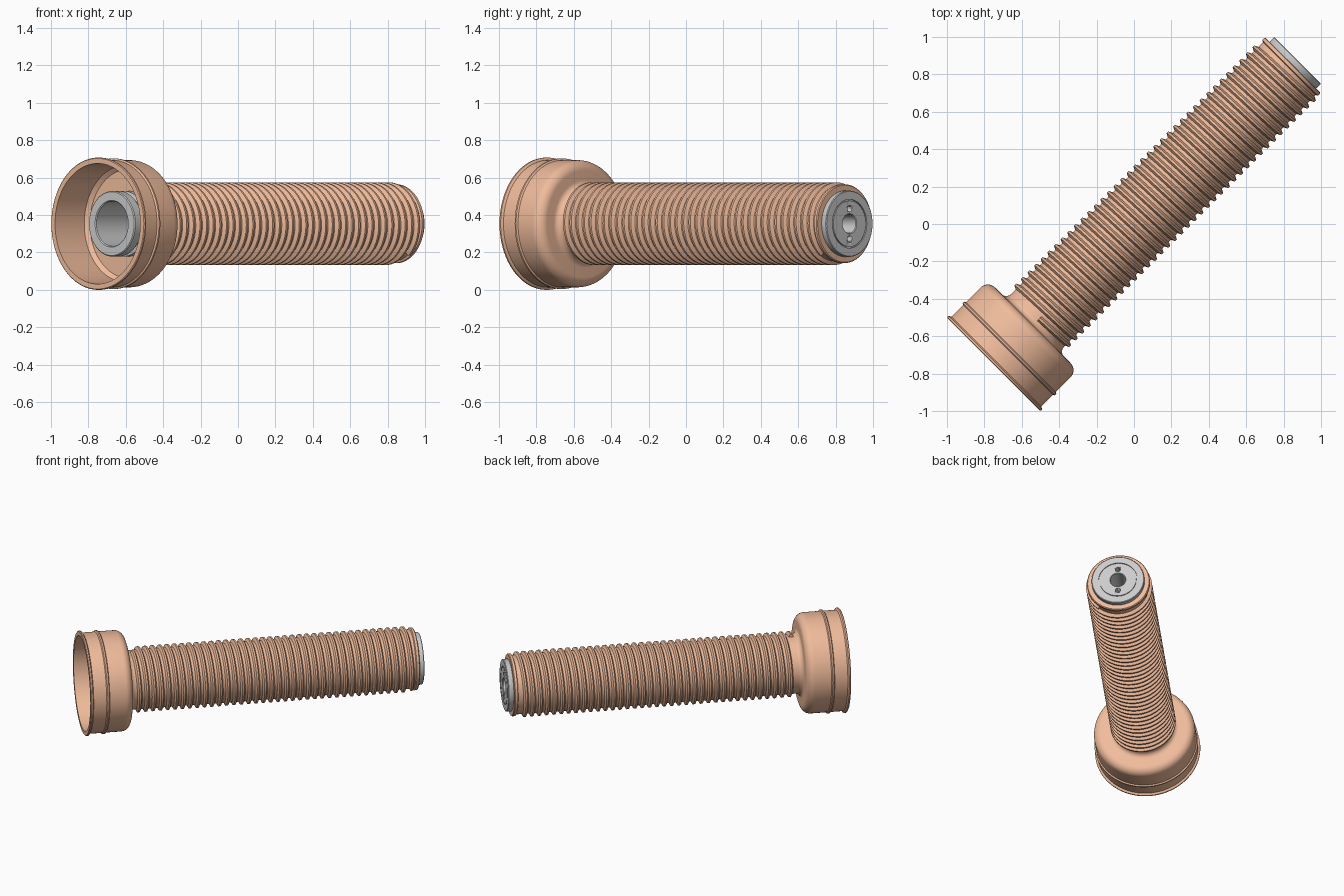
import bpy, bmesh
from math import sin, cos, pi, radians, sqrt
from mathutils import Matrix

if "Cube" in bpy.data.objects:
    bpy.data.objects.remove(bpy.data.objects["Cube"])

# Local frame: +z runs along the body (world diagonal), local x points up
H = sqrt(0.5)
FRAME = Matrix(((0, H, H, 0), (0, -H, H, 0), (1, 0, 0, 0.3535), (0, 0, 0, 1)))

copper = bpy.data.materials.new("copper")
copper.diffuse_color = (0.87, 0.50, 0.33, 1)
copper.use_nodes = True
copper.node_tree.nodes["Principled BSDF"].inputs["Base Color"].default_value = copper.diffuse_color


def finish(name, bm, mat=None, angle=30):
    bmesh.ops.recalc_face_normals(bm, faces=bm.faces)
    me = bpy.data.meshes.new(name)
    bm.to_mesh(me)
    bm.free()
    ob = bpy.data.objects.new(name, me)
    bpy.context.collection.objects.link(ob)
    ob.matrix_world = FRAME
    if mat:
        me.materials.append(mat)
    bpy.ops.object.select_all(action='DESELECT')
    bpy.context.view_layer.objects.active = ob
    ob.select_set(True)
    bpy.ops.object.shade_smooth_by_angle(angle=radians(angle))
    return ob


def lathe(name, profile, mat=None, closed=False, n=96):
    """Revolve (radius, position) points; radius 0 becomes a pole."""
    bm = bmesh.new()
    rings = []
    for r, s in profile:
        if r == 0:
            rings.append([bm.verts.new((0, 0, s))] * n)
        else:
            rings.append([bm.verts.new((r * cos(2 * pi * i / n), r * sin(2 * pi * i / n), s))
                          for i in range(n)])
    pairs = list(zip(rings, rings[1:])) + ([(rings[-1], rings[0])] if closed else [])
    for a, b in pairs:
        for i in range(n):
            j = (i + 1) % n
            bm.faces.new(list(dict.fromkeys((a[i], a[j], b[j], b[i]))))
    return finish(name, bm, mat)


def arc(cr, cs, rad, a0, a1, n=8):
    return [(cr + rad * cos(radians(a0 + (a1 - a0) * i / n)),
             cs + rad * sin(radians(a0 + (a1 - a0) * i / n))) for i in range(n + 1)]


# Cup and sleeve in one turned shell: rim bead, middle bead, rounded shoulder, fillet, chamfered end
shell = [(0.322, -1.061), (0.349, -1.061), (0.3535, -1.057), (0.3535, -1.048), (0.340, -1.040),
         (0.340, -0.952), (0.349, -0.946), (0.349, -0.936), (0.340, -0.930)]
shell += arc(0.285, -0.820, 0.055, 0, 90)
shell += arc(0.235, -0.730, 0.035, 270, 180)
shell += [(0.200, 1.175), (0.211, 1.180), (0.211, 1.196), (0.206, 1.201), (0.172, 1.201),
          (0.172, -0.830), (0.290, -0.830), (0.312, -0.850)]
lathe("cup_and_sleeve", shell, copper, closed=True)

# Helical thread wound around the sleeve
PITCH, START, TURNS, SEG = 0.05, -0.715, 37.4, 64
bm = bmesh.new()
prev = None
steps = int(TURNS * SEG)
for k in range(steps + 1):
    a, s = 2 * pi * k / SEG, START + PITCH * k / SEG
    row = [bm.verts.new((r * cos(a), r * sin(a), s + d))
           for r, d in ((0.197, -0.018), (0.221, -0.006), (0.221, 0.006), (0.197, 0.018))]
    if prev:
        for i in range(4):
            j = (i + 1) % 4
            bm.faces.new((prev[i], prev[j], row[j], row[i]))
    if k in (0, steps):
        bm.faces.new(row)
    prev = row
finish("sleeve_thread", bm, copper)

# Grey core: flanged socket in the cup, capped end with groove and centre hole
core = [(0, -0.55), (0.120, -0.55), (0.120, -0.950), (0.125, -0.955), (0.170, -0.955),
        (0.175, -0.950), (0.175, -0.900), (0.155, -0.895), (0.155, -0.870), (0.175, -0.865),
        (0.175, 1.200), (0.177, 1.205), (0.177, 1.233), (0.173, 1.237), (0.130, 1.237),
        (0.130, 1.229), (0.123, 1.229), (0.123, 1.237), (0.054, 1.237), (0.050, 1.233),
        (0.050, 1.05), (0, 1.05)]
core_ob = lathe("inner_core", core)

# Two spanner holes in the end cap
bm = bmesh.new()
for x in (-0.08, 0.08):
    bmesh.ops.create_cone(bm, cap_ends=True, segments=24, radius1=0.017, radius2=0.017,
                          depth=0.12, matrix=Matrix.Translation((x, 0, 1.237)))
cutter = finish("spanner_hole_cutter", bm)
cutter.hide_render = True
cutter.hide_set(True)
mod = core_ob.modifiers.new("spanner_holes", 'BOOLEAN')
mod.operation, mod.solver, mod.object = 'DIFFERENCE', 'EXACT', cutter
